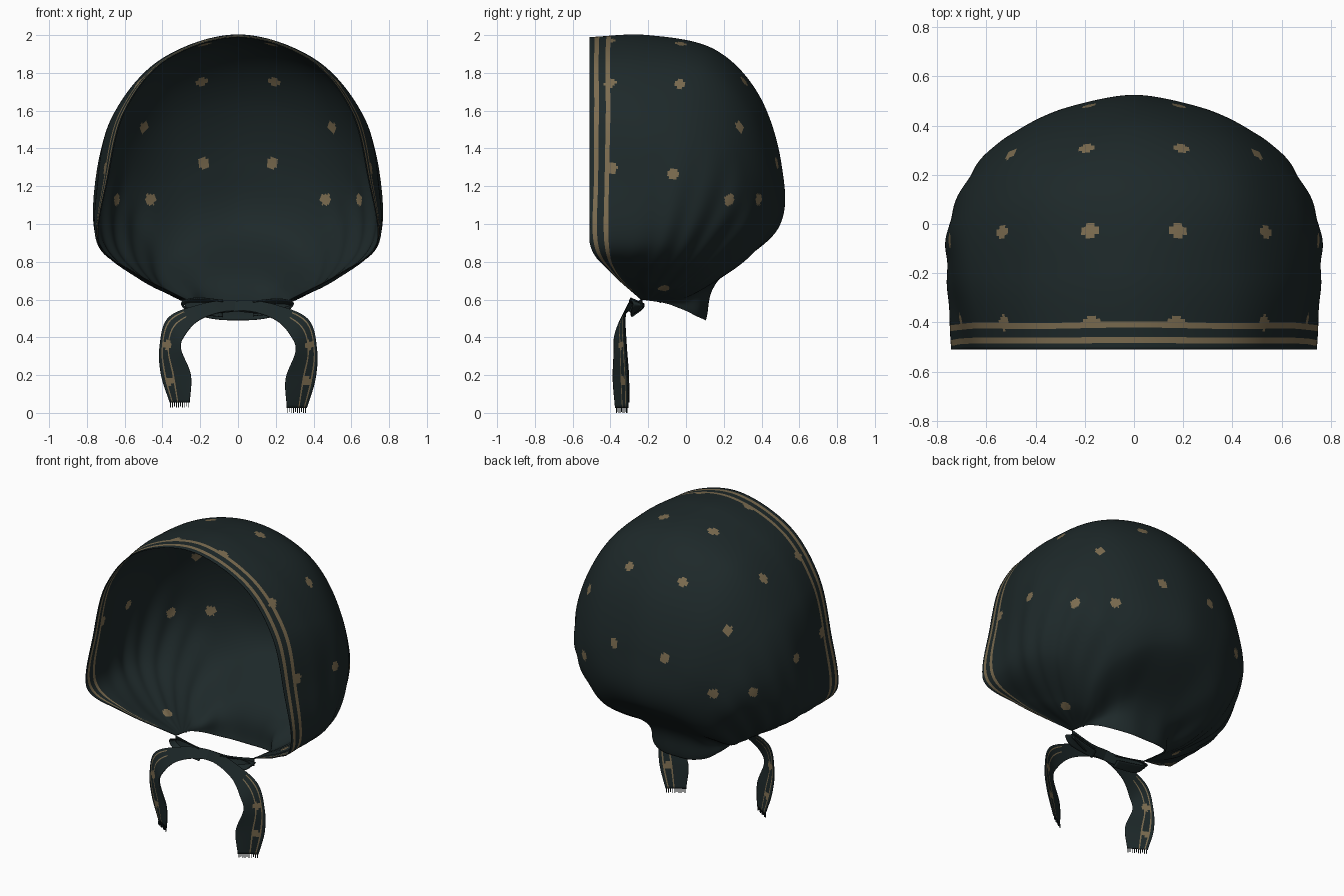
import bpy, bmesh, math
from mathutils import Vector, Matrix

if "Cube" in bpy.data.objects:
    bpy.data.objects.remove(bpy.data.objects["Cube"])


def material(name, rgb):
    m = bpy.data.materials.new(name)
    m.diffuse_color = (*rgb, 1)
    m.use_nodes = True
    m.node_tree.nodes["Principled BSDF"].inputs["Base Color"].default_value = m.diffuse_color
    return m


MATS = [material("dark teal cloth", (0.0125, 0.0215, 0.0225)),
        material("old gold print", (0.200, 0.150, 0.080))]


def spline(pts, n):
    """Smooth curve through all points, n steps per span."""
    p = [2 * pts[0] - pts[1]] + list(pts) + [2 * pts[-1] - pts[-2]]
    out = []
    for k in range(1, len(p) - 2):
        a, b, c, d = p[k - 1:k + 3]
        for s in range(n):
            t = s / n
            out.append(0.5 * (2 * b + (c - a) * t + (2 * a - 5 * b + 4 * c - d) * t * t
                              + (3 * b - a - 3 * c + d) * t ** 3))
    out.append(pts[-1].copy())
    return out


def sheet(name, rows, rule, thick):
    """Cloth sheet from rows of points; rule(j, i, centre) gives the material."""
    m = len(rows[0])
    faces, ids = [], []
    for j in range(len(rows) - 1):
        for i in range(m - 1):
            faces.append((j * m + i, j * m + i + 1, (j + 1) * m + i + 1, (j + 1) * m + i))
            ids.append(rule(j, i, (rows[j][i] + rows[j + 1][i + 1]) / 2))
    me = bpy.data.meshes.new(name)
    me.from_pydata([p for r in rows for p in r], [], faces)
    for mat in MATS:
        me.materials.append(mat)
    me.polygons.foreach_set("material_index", ids)
    me.polygons.foreach_set("use_smooth", [True] * len(faces))
    ob = bpy.data.objects.new(name, me)
    bpy.context.collection.objects.link(ob)
    sol = ob.modifiers.new("cloth thickness", 'SOLIDIFY')
    sol.thickness = thick
    sol.offset = -1
    return ob


# --- hood: arches fanning from the face opening to the nape ---
# each arch: crown (y, z), then points down the right side
ARCHES = [
    [(-.51, 1.99), (.38, -.51, 1.87), (.60, -.51, 1.60), (.69, -.51, 1.25), (.738, -.51, .90), (.56, -.40, .745)],
    [(-.20, 2.00), (.41, -.22, 1.87), (.665, -.22, 1.57), (.74, -.24, 1.22), (.742, -.25, .895), (.55, -.31, .74)],
    [(.15, 1.925), (.40, .12, 1.82), (.655, .05, 1.52), (.75, .00, 1.20), (.725, -.08, .89), (.51, -.18, .70)],
    [(.385, 1.685), (.35, .345, 1.60), (.57, .265, 1.40), (.67, .19, 1.13), (.65, .05, .86), (.46, -.10, .68)],
    [(.505, 1.32), (.29, .465, 1.23), (.465, .385, 1.13), (.55, .30, .99), (.53, .13, .80), (.42, -.03, .66)],
    [(.49, .98), (.20, .44, .94), (.34, .36, .86), (.40, .26, .78), (.40, .13, .69), (.35, .00, .62)],
    [(.17, .70), (.12, .16, .69), (.20, .12, .66), (.25, .05, .63), (.28, .00, .605), (.29, -.06, .59)],
    [(.105, .49), (.10, .10, .493), (.19, .06, .51), (.24, .00, .54), (.265, -.05, .56), (.275, -.09, .575)],
]
NU, NV = 24, 24
arches = []
for k, a in enumerate(ARCHES):
    half = [Vector(p) for p in a[1:]] + [Vector((.28, -.24 + .015 * k, .60 - .002 * k))]
    left = [Vector((-p.x, p.y, p.z)) for p in reversed(half)]
    arches.append(spline(left + [Vector((0, *a[0]))] + half, NU))
columns = [spline([a[i] for a in arches], NV) for i in range(len(arches[0]))]
nu, nv = len(columns), len(columns[0])

# soft pleats gathered toward the tie, straight front edge
for i, col in enumerate(columns):
    t = abs(2 * i / (nu - 1) - 1)
    w = math.sin(math.pi * min(1, max(0, (t - .35) / .65)))
    for j, p in enumerate(col):
        v = j / (nv - 1)
        f = 1 + .009 * w * math.sin(math.pi * v) * math.sin(18 * math.pi * v)
        p.x *= f
        p.y = max(-.51, p.y * f)
rows = [[columns[i][j] for i in range(nu)] for j in range(nv)]

DOTS = [(.19, -.395, 1.97), (.52, -.395, 1.72), (.71, -.40, 1.29), (.19, -.03, 1.96),
        (.56, -.03, 1.74), (.75, -.07, 1.27), (.19, .31, 1.76), (.50, .29, 1.52),
        (.185, .48, 1.315), (.46, .38, 1.13), (.62, .21, 1.12), (.42, -.12, .67)]
dot_faces = set()
for x, y, z in DOTS:
    for s in (1, -1):
        q = Vector((s * x, y, z))
        bj, bi = min(((j, i) for j in range(0, nv) for i in range(0, nu, 2)),
                     key=lambda c: (rows[c[0]][c[1]] - q).length_squared)
        c = rows[bj][bi]
        for j in range(max(0, bj - 14), min(nv - 1, bj + 14)):
            for i in range(max(0, bi - 14), min(nu - 1, bi + 14)):
                if ((rows[j][i] + rows[j + 1][i + 1]) / 2 - c).length < .031:
                    dot_faces.add((j, i))


def hood_rule(j, i, c):
    edge = min(i, nu - 2 - i) > NU * .3
    return int(edge and j in (2, 3, 7, 8) or (j, i) in dot_faces)


sheet("hood", rows, hood_rule, .005)


# --- tie: crossing tails, folded knot loops and fringes ---
def ribbon(name, path, s, lift, rule, cols, n=10):
    """Ribbon from (centre, half width) pairs, mirrored by s."""
    ctr = spline([Vector(p[:3]) for p in path], n)
    wid = spline([Vector(p[3:]) for p in path], n)
    out = []
    for k, (c, w) in enumerate(zip(ctr, wid)):
        up = Vector((0, 0, lift * (k / (len(ctr) - 1)) ** 2))
        r = [c + up + w * (2 * q / cols - 1) for q in range(cols + 1)]
        out.append([Vector((s * p.x, p.y, p.z)) for p in r])
    sheet(name, out, rule, .006)
    return out[-1]


TAIL = [(-.28, -.235, .575, 0, .00, .025), (-.12, -.27, .555, .01, .01, .028),
        (.05, -.295, .565, .00, .015, .028), (.20, -.325, .53, .00, .02, .040),
        (.325, -.35, .45, .045, .025, .045), (.36, -.348, .33, .056, .03, .005),
        (.33, -.345, .18, .078, .038, .00), (.31, -.338, .027, .052, .033, .00)]
FOLD = [(.08, -.28, .580, 0, -.02, .014), (.22, -.265, .592, 0, -.03, .014),
        (.29, -.25, .575, .006, -.03, .006), (.24, -.26, .545, 0, -.03, -.012),
        (.08, -.27, .525, 0, -.02, -.014)]


def tail_rule(j, i, c):
    line = i in (10, 15) and j > 34
    spots = any(math.hypot(abs(c.x) - x, c.z - z) < .022
                for x, z in ((.375, .36), (.36, .17)))
    return int(line or spots)


for s, side, lift in ((1, "right", 0), (-1, "left", .028)):
    end = ribbon("tie_tail_" + side, TAIL, s, lift, tail_rule, 18)
    ribbon("tie_fold_" + side, FOLD, s, 0, lambda j, i, c: 0, 6)
    bm = bmesh.new()
    for k in range(10):
        p = end[0].lerp(end[-1], (k + .5) / 10)
        h = .027 - .006 * (k % 3 == 1)
        bmesh.ops.create_cube(bm, size=1, matrix=Matrix.Translation(p - Vector((0, 0, h / 2)))
                              @ Matrix.Diagonal((.004, .004, h, 1)))
    me = bpy.data.meshes.new("fringe_" + side)
    bm.to_mesh(me)
    bm.free()
    me.materials.append(MATS[0])
    bpy.context.collection.objects.link(bpy.data.objects.new("fringe_" + side, me))
